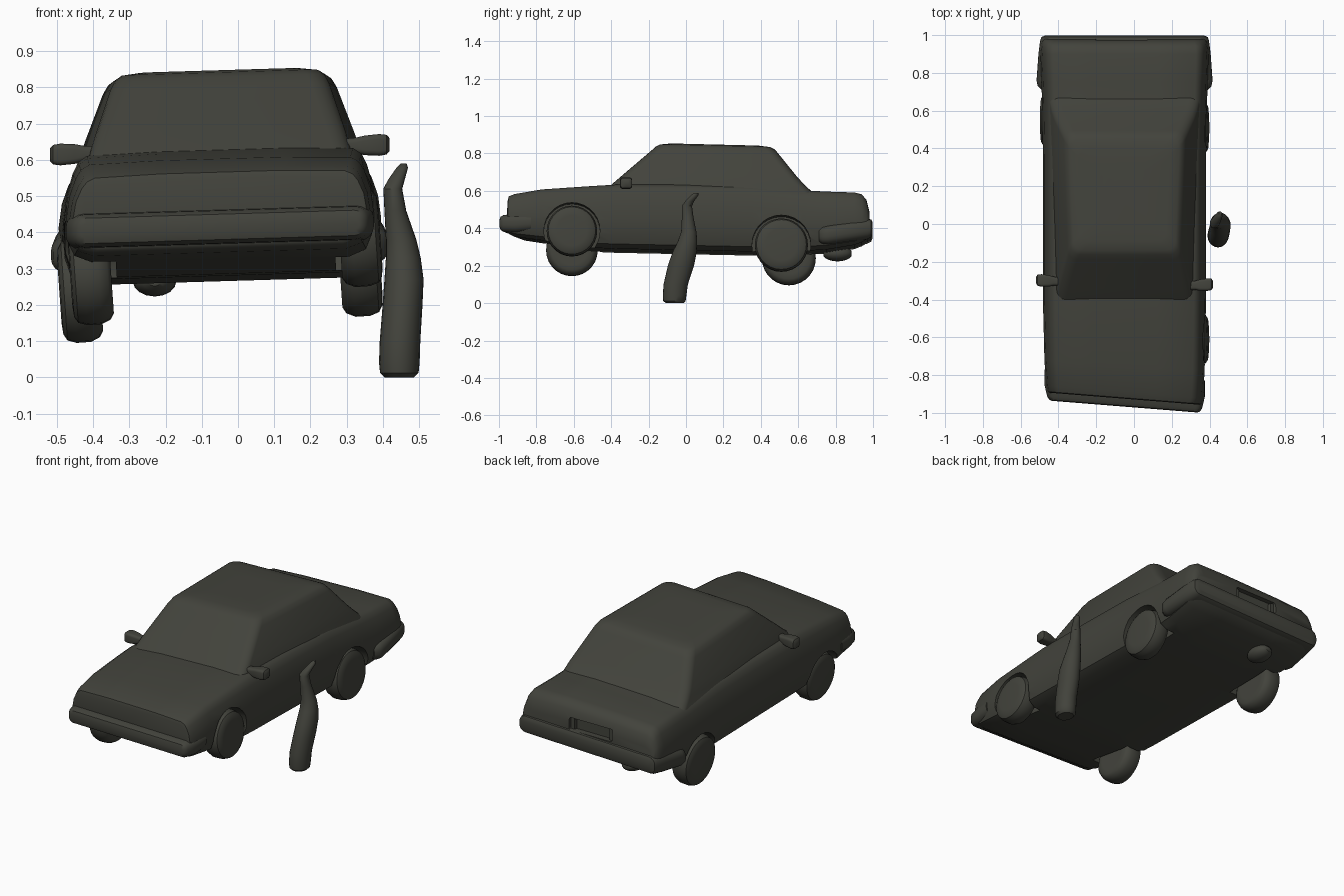
import bpy, bmesh, math
from mathutils import Matrix, Vector

if "Cube" in bpy.data.objects:
    bpy.data.objects.remove(bpy.data.objects["Cube"])

paint = bpy.data.materials.new("dark olive grey")
paint.diffuse_color = (0.055, 0.056, 0.045, 1)
paint.use_nodes = True
paint.node_tree.nodes["Principled BSDF"].inputs["Base Color"].default_value = paint.diffuse_color


def lean(p):
    # the whole car rolls slightly to its left and its nose is a bit skewed
    x, y, z = p
    skew = 0.08 * min(1, max(0, (-y - 0.5) / 0.35))
    return (x - 0.05, y - skew * x, z + 0.03 * x)


def loft(name, rings, place=None, angle=38):
    bm = bmesh.new()
    rows = [[bm.verts.new(place(p) if place else p) for p in r] for r in rings]
    n = len(rows[0])
    for a, b in zip(rows, rows[1:]):
        for i in range(n):
            bm.faces.new((a[i], a[(i + 1) % n], b[(i + 1) % n], b[i]))
    bm.faces.new(rows[0])
    bm.faces.new(rows[-1])
    bmesh.ops.recalc_face_normals(bm, faces=bm.faces)
    me = bpy.data.meshes.new(name)
    bm.to_mesh(me)
    bm.free()
    ob = bpy.data.objects.new(name, me)
    me.materials.append(paint)
    bpy.context.collection.objects.link(ob)
    smooth(ob, angle)
    return ob


def smooth(ob, angle=38):
    bpy.ops.object.select_all(action='DESELECT')
    ob.select_set(True)
    bpy.context.view_layer.objects.active = ob
    bpy.ops.object.shade_smooth_by_angle(angle=math.radians(angle))


def circle(r, n=28, ry=None):
    ry = r if ry is None else ry
    return [(r * math.cos(2 * math.pi * i / n), ry * math.sin(2 * math.pi * i / n)) for i in range(n)]


def round_rect(w, h, r, seg=4):
    # half sizes w, h with corner radius r
    pts = []
    for k, (sx, sy) in enumerate(((1, 1), (-1, 1), (-1, -1), (1, -1))):
        for j in range(seg + 1):
            a = math.pi / 2 * (k + j / seg)
            pts.append((sx * (w - r) + r * math.cos(a), sy * (h - r) + r * math.sin(a)))
    return pts


# ---- lower body: cross-sections from nose to tail (y, bottom, top, half width)
def body_ring(y, bot, top, w):
    h = top - bot
    half = [(0.4 * w, bot), (0.84 * w, bot), (0.95 * w, bot + 0.07 * h), (0.99 * w, bot + 0.22 * h),
            (w, bot + 0.45 * h), (0.98 * w, bot + 0.68 * h), (0.94 * w, bot + 0.86 * h),
            (0.905 * w, bot + 0.95 * h), (0.85 * w, top), (0.4 * w, top + 0.006)]
    return [(x, y, z) for x, z in half] + [(-x, y, z) for x, z in reversed(half)]


sections = [(-0.925, 0.37, 0.545, 0.395), (-0.92, 0.36, 0.56, 0.405), (-0.89, 0.345, 0.572, 0.415),
            (-0.75, 0.325, 0.597, 0.424), (-0.5, 0.285, 0.615, 0.43), (-0.38, 0.28, 0.622, 0.432),
            (0.0, 0.272, 0.622, 0.432), (0.35, 0.265, 0.615, 0.432), (0.62, 0.268, 0.592, 0.436),
            (0.75, 0.275, 0.585, 0.44), (0.9, 0.3, 0.58, 0.445), (0.94, 0.315, 0.57, 0.442),
            (0.965, 0.33, 0.54, 0.436), (0.98, 0.34, 0.48, 0.43)]
body = loft("car_body", [body_ring(*s) for s in sections], lean)

# ---- wheels: name, centre, radius
wheels = [("front_right", (0.335, -0.61, 0.385), 0.135), ("rear_right", (0.335, 0.51, 0.31), 0.142),
          ("front_left", (-0.405, -0.61, 0.283), 0.138), ("rear_left", (-0.435, 0.55, 0.24), 0.144)]
cutters = []
for label, c, r in wheels:
    turn = Matrix.Translation(c) @ Matrix.Rotation(-0.07, 4, 'Y')
    side = 1 if c[0] > 0 else -1
    shape = [(-0.055, 0.6), (-0.055, 0.8), (-0.045, 0.92), (-0.02, 1), (0.02, 1),
             (0.045, 0.94), (0.055, 0.82), (0.058, 0.6)]
    loft(label + "_wheel", [[(side * x, a, b) for a, b in circle(r * k)] for x, k in shape],
         lambda p: turn @ Vector(p))
    cutters.append(loft("arch_cutter", [[(side * x, a, b) for a, b in circle(r + 0.015)] for x in (-0.07, 0.3)],
                        lambda p: turn @ Vector(p)))

# ---- plate recess cutter in the tail panel
cutters.append(loft("plate_cutter", [[(-0.065 + x, y, 0.475 + z) for x, z in round_rect(0.14, 0.035, 0.01)]
                                     for y in (0.945, 1.1)]))
for cut in cutters:
    mod = body.modifiers.new("cut", 'BOOLEAN')
    mod.operation = 'DIFFERENCE'
    mod.solver = 'EXACT'
    mod.object = cut
    bpy.ops.object.select_all(action='DESELECT')
    body.select_set(True)
    bpy.context.view_layer.objects.active = body
    bpy.ops.object.modifier_apply(modifier=mod.name)
    bpy.data.objects.remove(cut)
smooth(body)

# small brackets in the plate recess
for x in (-0.19, 0.06):
    loft("plate_bracket", [[(x + a, y, 0.47 + b) for a, b in round_rect(0.012, 0.035, 0.005)]
                           for y in (0.93, 0.965)])

# ---- cabin: rounded outlines stacked upward (z, front y, back y, half width)
levels = [(0.56, -0.47, 0.70, 0.385), (0.625, -0.395, 0.635, 0.372), (0.67, -0.342, 0.595, 0.358),
          (0.80, -0.19, 0.495, 0.312), (0.825, -0.162, 0.475, 0.298), (0.838, -0.14, 0.45, 0.28),
          (0.845, -0.09, 0.40, 0.23), (0.847, 0.0, 0.3, 0.12)]
cabin = []
for z, f, b, w in levels:
    mid, hl = (f + b) / 2, (b - f) / 2
    ring = []
    for x, y in round_rect(w, hl, 0.05):
        wide = 1 + 0.04 * y / hl
        ring.append((x * wide, y + mid, z - 0.025 * (y + mid) * (z - 0.56) / 0.28))
    cabin.append(ring)
loft("cabin", cabin, lean)


# ---- bumpers: (y, middle z, half height, half width)
def bumper(name, rows):
    loft(name, [[(x, y, mz + z) for x, z in round_rect(w, h, 0.8 * h)] for y, mz, h, w in rows], lean)


bumper("front_bumper", [(-0.967, 0.415, 0.02, 0.385), (-0.962, 0.415, 0.035, 0.398),
                        (-0.945, 0.415, 0.045, 0.41), (-0.88, 0.415, 0.05, 0.425), (-0.8, 0.42, 0.045, 0.425)])
bumper("rear_bumper", [(0.71, 0.35, 0.035, 0.44), (0.73, 0.35, 0.045, 0.46), (0.76, 0.352, 0.05, 0.466),
                       (0.9, 0.375, 0.055, 0.456), (0.97, 0.385, 0.055, 0.447), (0.99, 0.388, 0.047, 0.44),
                       (0.998, 0.39, 0.03, 0.42)])

# ---- door mirrors
for side, y0, label in ((-1, -0.30, "left"), (1, -0.322, "right")):
    rows = [(0.34, 0.022, 0.02), (0.375, 0.024, 0.022), (0.40, 0.03, 0.027), (0.44, 0.033, 0.03),
            (0.46, 0.03, 0.027), (0.468, 0.018, 0.018)]
    loft(label + "_mirror", [[(side * d, y0 - 0.06 * (0.42 - d) + a, 0.628 + b)
                              for a, b in round_rect(hy, hz, 0.014)] for d, hy, hz in rows], lean)

# ---- muffler under the tail
rows = [(math.cos(math.pi * i / 10), math.sin(math.pi * i / 10)) for i in range(1, 10)]
loft("muffler", [[(-0.23 + 0.06 * s * a, 0.81 + 0.08 * c, 0.265 + 0.042 * s * b) for a, b in circle(1, 16)]
                 for c, s in rows])

# ---- standing bottle beside the car (z, centre x, centre y, radius x, radius y)
bottle = [(0.0, 0.445, -0.06, 0.04, 0.048), (0.012, 0.445, -0.062, 0.053, 0.06), (0.04, 0.445, -0.061, 0.056, 0.063),
          (0.10, 0.447, -0.055, 0.056, 0.065), (0.20, 0.454, -0.027, 0.055, 0.07), (0.27, 0.458, -0.008, 0.054, 0.065),
          (0.33, 0.456, 0.008, 0.048, 0.052), (0.38, 0.45, 0.015, 0.042, 0.041), (0.46, 0.434, 0.009, 0.03, 0.031),
          (0.52, 0.427, 0.005, 0.026, 0.027), (0.545, 0.437, 0.02, 0.023, 0.024), (0.578, 0.453, 0.047, 0.016, 0.02),
          (0.59, 0.457, 0.056, 0.008, 0.01)]
loft("bottle", [[(cx + a, cy + b, z) for a, b in circle(rx, 20, ry)] for z, cx, cy, rx, ry in bottle])
